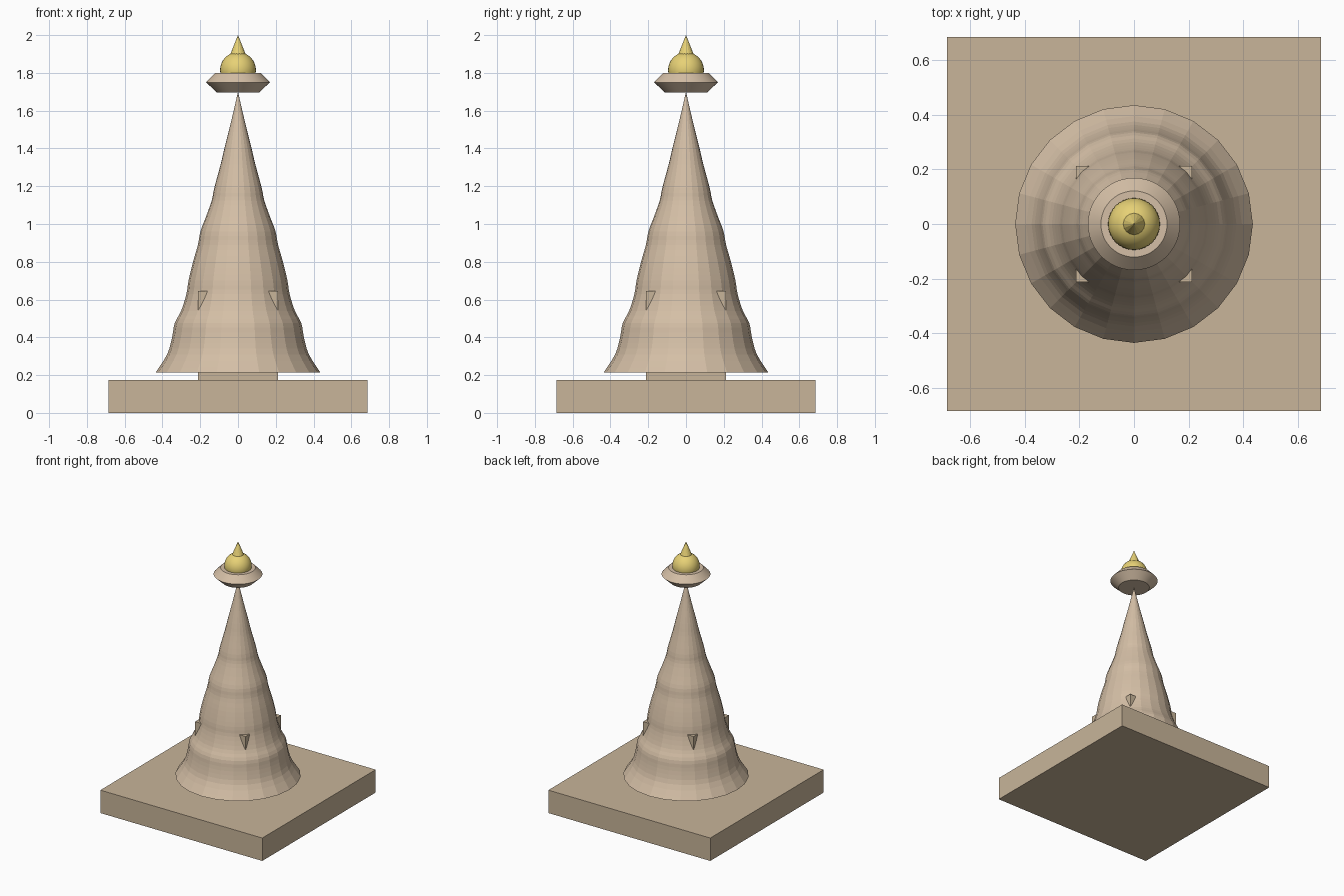
import bpy, bmesh
from math import pi, sin, cos

if "Cube" in bpy.data.objects:
    bpy.data.objects.remove(bpy.data.objects["Cube"])


def material(name, color):
    m = bpy.data.materials.new(name)
    m.diffuse_color = (*color, 1)
    m.use_nodes = True
    m.node_tree.nodes["Principled BSDF"].inputs["Base Color"].default_value = m.diffuse_color
    return m


sandstone = material("sandstone", (0.58, 0.46, 0.32))
pale_stone = material("pale_stone", (0.66, 0.52, 0.38))
gold = material("gold", (0.80, 0.64, 0.18))


def finish(name, bm, mat, smooth=None):
    bmesh.ops.recalc_face_normals(bm, faces=bm.faces)
    me = bpy.data.meshes.new(name)
    bm.to_mesh(me)
    bm.free()
    me.materials.append(mat)
    ob = bpy.data.objects.new(name, me)
    bpy.context.collection.objects.link(ob)
    if smooth:
        bpy.ops.object.select_all(action='DESELECT')
        ob.select_set(True)
        bpy.context.view_layer.objects.active = ob
        bpy.ops.object.shade_smooth_by_angle(angle=smooth)
    return ob


def box(name, half, z0, z1, mat):
    bm = bmesh.new()
    bmesh.ops.create_cube(bm, size=1)
    for v in bm.verts:
        v.co.x *= 2 * half
        v.co.y *= 2 * half
        v.co.z = z0 + (v.co.z + 0.5) * (z1 - z0)
    return finish(name, bm, mat)


def lathe(name, profile, sides, mat, smooth=None):
    """Revolve (radius, z) points; zero radius ends become tips."""
    bm = bmesh.new()
    rings = []
    for r, z in profile:
        n = sides if r > 1e-5 else 1
        rings.append([bm.verts.new((r * cos(2 * pi * i / sides),
                                    r * sin(2 * pi * i / sides), z)) for i in range(n)])
    for a, b in zip(rings, rings[1:]):
        for i in range(sides):
            j = (i + 1) % sides
            quad = [a[i % len(a)], a[j % len(a)], b[j % len(b)], b[i % len(b)]]
            bm.faces.new(list(dict.fromkeys(quad)))
    for ring in (rings[0], rings[-1]):
        if len(ring) > 1:
            bm.faces.new(ring)
    return finish(name, bm, mat, smooth)


def spline(pts, steps):
    """Smooth curve through the profile points."""
    p = [pts[0]] + pts + [pts[-1]]
    out = []
    for a, b, c, d in zip(p, p[1:], p[2:], p[3:]):
        for k in range(steps):
            t = k / steps
            out.append(tuple(0.5 * (2 * b[i] + (c[i] - a[i]) * t
                                    + (2 * a[i] - 5 * b[i] + 4 * c[i] - d[i]) * t * t
                                    + (3 * b[i] - a[i] - 3 * c[i] + d[i]) * t ** 3)
                             for i in (0, 1)))
    return out + [pts[-1]]


# Square plinth and the inner chamber whose corners poke through the tower
box("plinth", 0.685, 0, 0.175, sandstone)
box("inner_chamber", 0.213, 0.175, 0.645, sandstone)

# Rippled tapering tower
tower = [(0.435, 0.215), (0.375, 0.31), (0.349, 0.40), (0.335, 0.475), (0.301, 0.54),
         (0.273, 0.63), (0.262, 0.70), (0.238, 0.80), (0.212, 0.89), (0.199, 0.96),
         (0.169, 1.04), (0.139, 1.125), (0.126, 1.19), (0.092, 1.315), (0.072, 1.40),
         (0.037, 1.54), (0, 1.70)]
lathe("tower", spline(tower, 3), 24, pale_stone)

# Crowning disc
lathe("crown_disc", [(0.11, 1.695), (0.169, 1.75), (0.121, 1.80)], 48, pale_stone, 0.5)

# Gold ball and pointed finial
ball = [(0.095 * sin(pi * i / 16), 1.815 - 0.095 * cos(pi * i / 16)) for i in range(17)]
lathe("finial_ball", ball, 32, gold, 0.6)
lathe("finial_spike", [(0.04, 1.90), (0, 2.0)], 16, gold)
